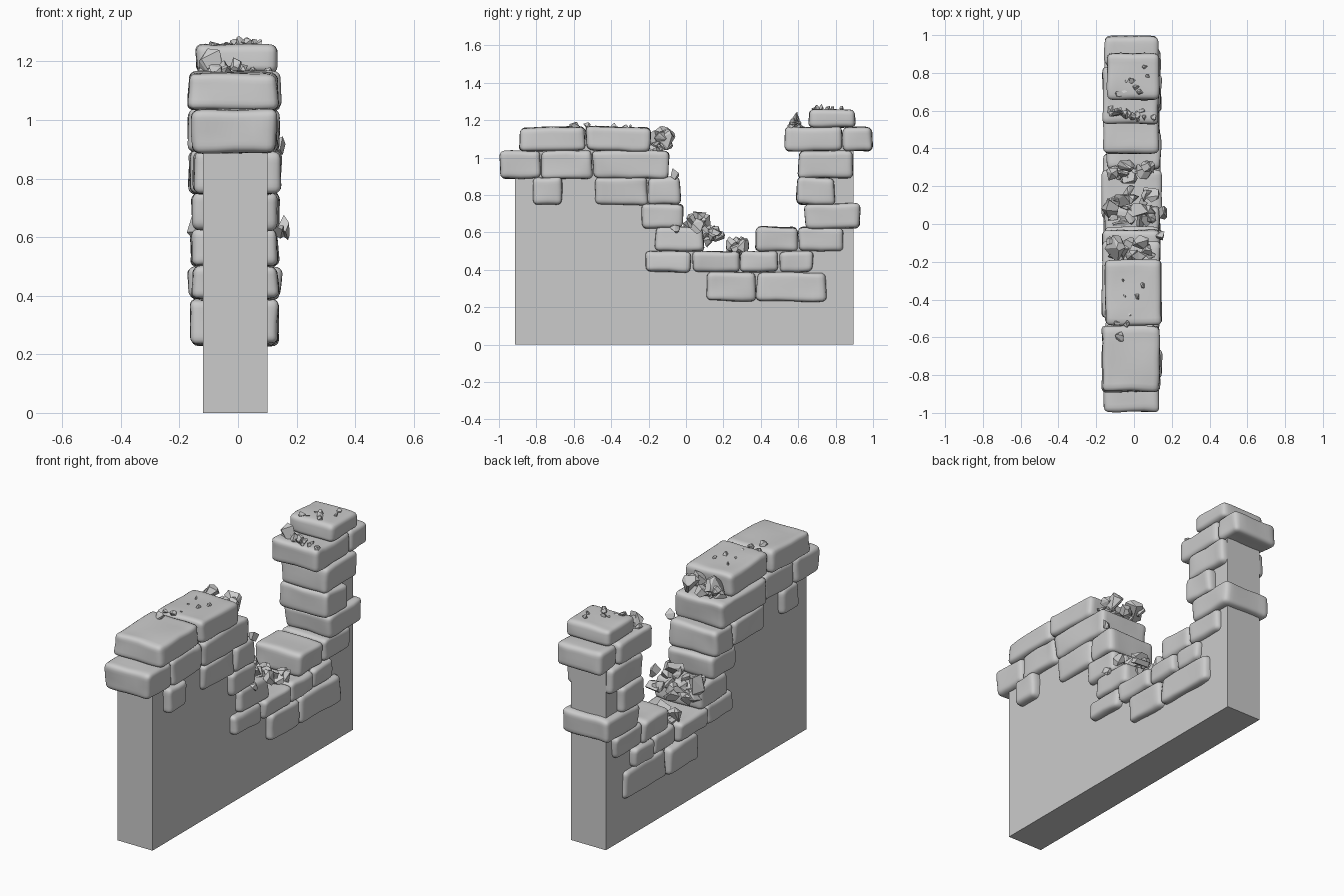
import bpy, bmesh, random
from mathutils import Vector, noise

if "Cube" in bpy.data.objects:
    bpy.data.objects.remove(bpy.data.objects["Cube"])

random.seed(7)


def finish(name, bm, smooth):
    bmesh.ops.recalc_face_normals(bm, faces=bm.faces)
    me = bpy.data.meshes.new(name)
    bm.to_mesh(me)
    bm.free()
    for p in me.polygons:
        p.use_smooth = smooth
    ob = bpy.data.objects.new(name, me)
    bpy.context.collection.objects.link(ob)
    return ob


def stone(name, y0, y1, z0, z1, x0, x1):
    """Worn block: rounded box with gentle surface noise."""
    bm = bmesh.new()
    bmesh.ops.create_cube(bm, size=2)
    bmesh.ops.subdivide_edges(bm, edges=bm.edges, cuts=9, use_grid_fill=True)
    c = Vector(((x0 + x1) / 2, (y0 + y1) / 2, (z0 + z1) / 2))
    h = Vector(((x1 - x0) / 2, (y1 - y0) / 2, (z1 - z0) / 2))
    r = 0.026
    seed = Vector([random.uniform(0, 50) for _ in range(3)])
    lean = [random.uniform(-0.03, 0.03) for _ in range(3)]
    for v in bm.verts:
        # crowd the grid towards the edges, then round them off
        p = Vector([h[i] * (1 if v.co[i] > 0 else -1) * abs(v.co[i]) ** 0.5 for i in range(3)])
        q = Vector([max(-(h[i] - r), min(h[i] - r, p[i])) for i in range(3)])
        d = p - q
        p = q + d.normalized() * r
        p.z += lean[0] * p.y
        p.y *= 1 + lean[1] * p.z / h.z
        p.x *= 1 + lean[2] * p.z / h.z
        v.co = c + p + noise.noise_vector(p * 9 + seed) * 0.007
    return finish(name, bm, True)


def chunk(name, c, size):
    """Angular broken fragment: hull of random points."""
    bm = bmesh.new()
    sc = [random.uniform(0.7, 1.15) for _ in range(3)]
    for _ in range(11):
        d = Vector([random.gauss(0, 1) for _ in range(3)]).normalized() * size
        bm.verts.new(Vector(c) + Vector([d[i] * sc[i] for i in range(3)]))
    res = bmesh.ops.convex_hull(bm, input=bm.verts)
    loose = [v for v in bm.verts if not v.link_faces]
    bmesh.ops.delete(bm, geom=loose, context='VERTS')
    bmesh.ops.dissolve_limit(bm, angle_limit=0.35, verts=bm.verts, edges=bm.edges)
    return finish(name, bm, False)


# Plain wall core, stepped where it has collapsed
profile = [(-.915, 0), (.895, 0), (.895, 1.1), (.66, 1.1), (.66, .58), (.4, .58),
           (.4, .46), (.06, .46), (.06, .57), (-.06, .57), (-.06, .85), (-.13, .85),
           (-.13, 1.0), (-.25, 1.0), (-.25, 1.1), (-.86, 1.1), (-.86, .98), (-.915, .98)]
bm = bmesh.new()
face = bm.faces.new([bm.verts.new((-.12, y, z)) for y, z in profile])
ext = bmesh.ops.extrude_face_region(bm, geom=[face], use_keep_orig=True)
bmesh.ops.translate(bm, vec=(.22, 0, 0), verts=[g for g in ext['geom'] if isinstance(g, bmesh.types.BMVert)])
finish("wall_core", bm, False)

# Courses of stones: (bottom, top, [(start, end) along y])
courses = [
    (1.16, 1.257, [(.655, .905)]),
    (1.035, 1.163, [(-.89, -.535), (-.535, -.19), (.53, .835), (.835, .995)]),
    (.888, 1.037, [(-.995, -.775), (-.775, -.5), (-.5, -.09), (.6, .893)]),
    (.748, .895, [(-.82, -.66), (-.487, -.203), (-.203, -.03), (.59, .795)]),
    (.622, .752, [(-.24, -.015), (.635, .932)]),
    (.5, .628, [(-.165, .095), (.37, .6), (.6, .845)]),
    (.388, .5, [(-.217, .03), (.03, .287), (.287, .495), (.495, .68)]),
    (.232, .388, [(.11, .375), (.375, .75)]),
]
for row, (z0, z1, spans) in enumerate(courses):
    for i, (y0, y1) in enumerate(spans):
        x0 = -.157 + random.uniform(-.013, .015)
        x1 = .137 + random.uniform(-.01, .01)
        if row == 0:
            x0, x1 = -.142, .133
        stone(f"stone_course{row + 1}_{i + 1}", y0 + .002, y1 - .002, z0, z1, x0, x1)

# Rubble heaps: (count, centre xyz, spread xyz, smallest, largest)
heaps = [
    (9, (-.01, -.135, 1.075), (.12, .04, .04), .035, .05),
    (11, (-.01, .05, .64), (.12, .045, .04), .04, .055),
    (9, (-.01, .13, .575), (.12, .04, .035), .04, .052),
    (11, (-.01, .28, .525), (.12, .07, .025), .03, .05),
    (8, (-.04, .6, 1.185), (.09, .03, .025), .022, .036),
    (7, (0, .78, 1.262), (.09, .09, .004), .012, .022),
    (6, (-.01, -.4, 1.163), (.09, .15, .004), .012, .02),
    (3, (.06, .58, 1.165), (.07, .03, .004), .015, .022),
]
n = 0
for count, c, s, a, b in heaps:
    for k in range(count):
        n += 1
        # spread evenly across the wall's thickness
        t = -1 + 2 * ((k * 0.618 + .2) % 1)
        chunk(f"rubble_{n}", (c[0] + t * s[0], c[1] + random.uniform(-s[1], s[1]),
                              c[2] + random.uniform(-s[2], s[2])), random.uniform(a, b))

# Larger and outlying single fragments: x, y, z, size
for x, y, z, size in [(-.13, .085, .645, .072), (-.04, .31, .54, .055), (.155, .06, .63, .042),
                      (.145, -.06, .915, .035), (-.1, -.13, 1.11, .065), (.04, -.11, 1.1, .06),
                      (-.08, -.6, 1.17, .032), (-.04, -.53, 1.17, .025), (.01, .72, 1.265, .024),
                      (-.09, .59, 1.2, .045), (.14, -.06, .62, .03), (.02, .07, .69, .06)]:
    n += 1
    chunk(f"rubble_{n}", (x, y, z), size)
